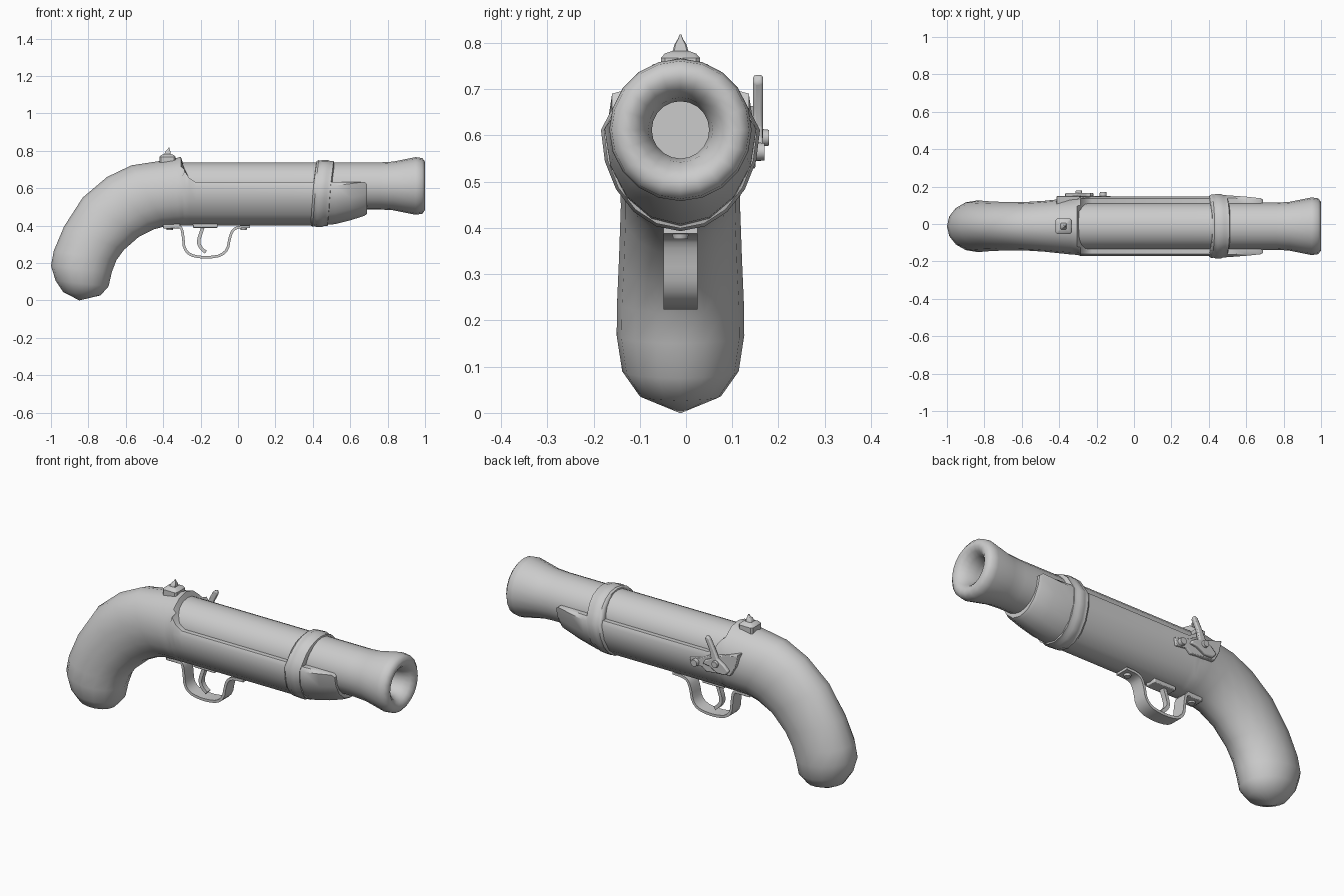
import bpy, bmesh, math
from mathutils import Vector

if "Cube" in bpy.data.objects:
    bpy.data.objects.remove(bpy.data.objects["Cube"])

CY, CZ = -0.012, 0.612   # barrel axis


def finish(name, bm, angle=40, bevel=0):
    bmesh.ops.recalc_face_normals(bm, faces=bm.faces)
    me = bpy.data.meshes.new(name)
    bm.to_mesh(me)
    bm.free()
    ob = bpy.data.objects.new(name, me)
    bpy.context.collection.objects.link(ob)
    bpy.ops.object.select_all(action='DESELECT')
    ob.select_set(True)
    bpy.context.view_layer.objects.active = ob
    if bevel:
        m = ob.modifiers.new("bevel", 'BEVEL')
        m.width, m.segments, m.limit_method = bevel, 2, 'ANGLE'
    bpy.ops.object.shade_smooth_by_angle(angle=math.radians(angle))
    return ob


def loft(name, rings, angle=40):
    bm = bmesh.new()
    loops = [[bm.verts.new(p) for p in r] for r in rings]
    n = len(rings[0])
    for a, b in zip(loops, loops[1:]):
        for i in range(n):
            j = (i + 1) % n
            bm.faces.new((a[i], a[j], b[j], b[i]))
    bm.faces.new(loops[0])
    bm.faces.new(loops[-1])
    return finish(name, bm, angle)


def ring(top, bot, w, clamp=9, n=16, shift=0):
    """Elliptical section spanned by a top point and bottom point (x, z), cut flat at clamp."""
    cx, cz = (top[0] + bot[0]) / 2, (top[1] + bot[1]) / 2
    pts = []
    for i in range(n):
        a = 2 * math.pi * i / n
        s, c = math.sin(a), math.cos(a)
        pts.append(Vector((cx + (top[0] - cx) * s + shift * s,
                           CY + w * c, min(clamp, cz + (top[1] - cz) * s))))
    return pts


def extrude(name, pts, y0, y1, bevel=0.004):
    """Outline in x, z pushed from y0 to y1."""
    bm = bmesh.new()
    f = bm.faces.new([bm.verts.new((x, y0, z)) for x, z in pts])
    g = bmesh.ops.extrude_face_region(bm, geom=[f])
    bmesh.ops.translate(bm, vec=(0, y1 - y0, 0),
                        verts=[v for v in g['geom'] if isinstance(v, bmesh.types.BMVert)])
    return finish(name, bm, 40, bevel)


def strip(name, path, y0, y1, t):
    """Flat bar of thickness t following a smoothed x, z path."""
    p = [Vector(q) for q in path]
    for _ in range(2):   # corner cutting
        q = [p[0]]
        for a, b in zip(p, p[1:]):
            q += [a.lerp(b, .25), a.lerp(b, .75)]
        p = q + [p[-1]]
    rings = []
    for i, c in enumerate(p):
        d = (p[min(i + 1, len(p) - 1)] - p[max(i - 1, 0)]).normalized()
        o = Vector((-d.y, d.x)) * t / 2
        a, b = c + o, c - o
        rings.append([(a.x, y0, a.y), (a.x, y1, a.y), (b.x, y1, b.y), (b.x, y0, b.y)])
    return loft(name, rings)


def disc(name, loc, r, h, axis, n=10):
    bm = bmesh.new()
    bmesh.ops.create_cone(bm, cap_ends=True, segments=n, radius1=r, radius2=r * .85, depth=h)
    q = Vector((0, 0, 1)).rotation_difference(Vector(axis))
    for v in bm.verts:
        v.co = q @ v.co + Vector(loc)
    return finish(name, bm, 40)


# barrel with flared muzzle and hollow bore
prof = [(-.31, .126), (.76, .126), (.83, .13), (.95, .154), (.985, .149), (1.0, .13), (1.0, .108),
        (.985, .088), (.955, .07), (.91, .062), (.72, .062)]
loft("barrel", [ring((x, CZ + r), (x, CZ - r), r, n=20) for x, r in prof], 60)

# stock: rounded butt, curved grip, then a trough holding the barrel
grip = [((-.852, .002), (-.848, .0), .004), ((-.935, .045), (-.735, .027), .088),
        ((-.975, .105), (-.692, .075), .126), ((-1.0, .185), (-.675, .15), .138),
        ((-.985, .265), (-.65, .215), .137), ((-.93, .395), (-.61, .27), .133),
        ((-.83, .55), (-.53, .34), .129), ((-.7, .66), (-.45, .38), .13),
        ((-.57, .722), (-.39, .396), .136), ((-.42, .745), (-.33, .399), .147),
        ((-.34, .758), (-.315, .40), .152), ((-.305, .768), (-.295, .40), .153)]
rings = [ring(t, b, w) for t, b, w in grip]
for x, clamp in [(-.285, .70), (-.262, .655), (-.225, .632), (.42, .632)]:
    rings.append(ring((x, .82), (x, .40), .16, clamp))
loft("stock", rings, 45)

# fore end of the stock
loft("fore_end", [ring((x, .82), (x, b), w, c) for x, b, w, c in
                  [(.45, .402, .164, .634), (.52, .408, .164, .634), (.60, .428, .158, .634),
                   (.675, .452, .15, .634), (.69, .462, .143, .622)]], 45)

# band wrapping barrel and stock
band = []
for x, g in [(.402, -.012), (.405, .0), (.415, .006), (.425, .003), (.435, .007),
             (.465, .007), (.478, .001), (.495, .001), (.50, -.014)]:
    r = []
    for i in range(20):
        a = 2 * math.pi * i / 20
        s, c = math.sin(a), math.cos(a)
        ry, rz = (.15 if s > .1 else .165, .132 if s > 0 else .212)
        r.append((x + .016 * s, CY + (ry + g) * c, CZ + (rz + g) * s))
    band.append(r)
loft("barrel_band", band, 45)

# trigger guard, its end tabs and the trigger
GY0, GY1 = CY - .037, CY + .037
strip("trigger_guard", [(-.33, .393), (-.305, .395), (-.295, .36), (-.285, .25), (-.18, .225),
                        (-.06, .245), (-.04, .36), (-.01, .392), (.065, .395)], GY0, GY1, .014)
extrude("guard_rear_tab", [(-.4, .385), (-.31, .385), (-.31, .41), (-.4, .41)], GY0, GY1)
extrude("trigger_plate", [(-.24, .388), (-.11, .388), (-.11, .41), (-.24, .41)], GY0 + .005, GY1 - .005)
strip("trigger", [(-.185, .40), (-.195, .37), (-.215, .31), (-.195, .275), (-.172, .258)],
      CY - .014, CY + .014, .018)
for x, n in [(-.365, "guard_rear_screw"), (.03, "guard_front_screw")]:
    disc(n, (x, CY, .382), .019, .012, (0, 0, -1))

# rear sight: stepped base and a pointed post
sight = []
for z, w, dx in [(.735, .042, 0), (.768, .042, 0), (.777, .034, 0), (.783, .017, 0),
                 (.797, .013, .002), (.808, .006, .006), (.818, .002, .008)]:
    sight.append([(-.377 + dx + sx * w, CY + sy * w, z)
                  for sx, sy in ((-1, -.8), (-.8, -1), (.8, -1), (1, -.8), (1, .8), (.8, 1), (-.8, 1), (-1, .8))])
loft("sight", sight)

# lock on the far side: plate, hammer, pivot and pan
extrude("lock_plate", [(-.415, .665), (-.40, .595), (-.37, .542), (-.225, .528), (-.20, .548), (-.135, .54),
                       (-.125, .58), (-.20, .598), (-.25, .625), (-.33, .64)], .09, .15)
extrude("hammer", [(-.37, .57), (-.35, .545), (-.30, .545), (-.255, .57), (-.215, .575), (-.225, .595),
                   (-.265, .615), (-.255, .66), (-.228, .715), (-.236, .733), (-.255, .722),
                   (-.285, .665), (-.305, .62), (-.34, .60)], .145, .167, .006)
disc("hammer_pivot", (-.295, .168, .595), .02, .024, (0, 1, 0))
disc("pan_nipple", (-.165, .145, .565), .022, .05, (0, 1, 0))
